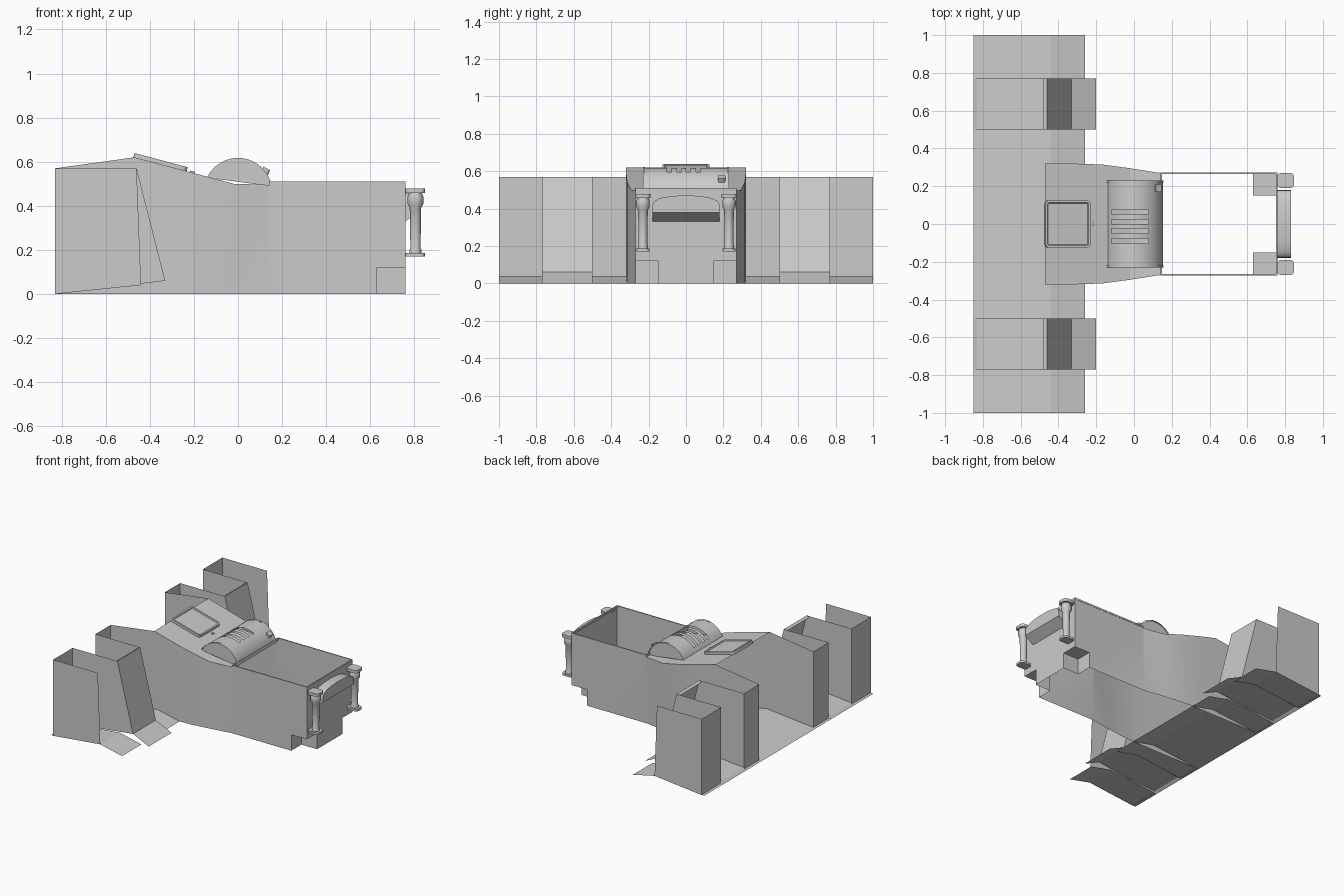
import bpy, bmesh, math
from mathutils import Matrix, Vector

if "Cube" in bpy.data.objects:
    bpy.data.objects.remove(bpy.data.objects["Cube"])

grey = bpy.data.materials.new("plain_grey")
grey.use_nodes = True
GREY = (0.6, 0.6, 0.6, 1)
grey.diffuse_color = GREY
grey.node_tree.nodes["Principled BSDF"].inputs["Base Color"].default_value = GREY


def finish(name, bm, smooth=True):
    bmesh.ops.remove_doubles(bm, verts=bm.verts, dist=0.0005)
    bmesh.ops.recalc_face_normals(bm, faces=bm.faces)
    mesh = bpy.data.meshes.new(name)
    bm.to_mesh(mesh)
    bm.free()
    mesh.materials.append(grey)
    obj = bpy.data.objects.new(name, mesh)
    bpy.context.collection.objects.link(obj)
    if smooth:
        bpy.ops.object.select_all(action='DESELECT')
        obj.select_set(True)
        bpy.context.view_layer.objects.active = obj
        bpy.ops.object.shade_smooth_by_angle(angle=math.radians(35))
    return obj


def sheet(name, polygons, smooth=False):
    bm = bmesh.new()
    for poly in polygons:
        bm.faces.new([bm.verts.new(p) for p in poly])
    return finish(name, bm, smooth)


def strip(profile, y0, y1):
    """Faces swept along y from an x-z profile."""
    return [[(a[0], y0, a[1]), (b[0], y0, b[1]), (b[0], y1, b[1]), (a[0], y1, a[1])]
            for a, b in zip(profile, profile[1:])]


def side(y, outline):
    return [(x, y, z) for x, z in outline]


def rounded_box(name, centre, size, radius, turn=0, inset=0):
    """Box with rounded vertical corners and an optional sunken top."""
    bm = bmesh.new()
    bmesh.ops.create_cube(bm, size=1, matrix=Matrix.Diagonal((*size, 1)))
    upright = [e for e in bm.edges if abs(e.verts[0].co.z - e.verts[1].co.z) > size[2] / 2]
    bmesh.ops.bevel(bm, geom=upright, offset=radius, segments=5, affect='EDGES', profile=0.5)
    if inset:
        bm.faces.ensure_lookup_table()
        top = max(bm.faces, key=lambda f: f.calc_center_median().z)
        bmesh.ops.inset_region(bm, faces=[top], thickness=inset)
        bmesh.ops.inset_region(bm, faces=[top], thickness=0.004, depth=-0.006)
    bm.transform(Matrix.Translation(centre) @ Matrix.Rotation(turn, 4, 'Y'))
    return finish(name, bm)


BACK, FRONT, TOP = -0.83, -0.46, 0.57
OUT, MID, IN, HALF = 1.0, 0.77, 0.5, 0.32

# Wide floor plate, bent up into a low ridge
floor = [(-0.85, 0), (BACK, 0.003), (-0.44, 0.04), (-0.26, 0)]
raised = [(-0.85, 0), (BACK, 0.015), (-0.33, 0.06), (-0.20, 0)]
sheet("floor_centre", strip(floor, -IN, IN))
for s, label in ((1, "left"), (-1, "right")):
    sheet(label + "_floor_end", strip(floor, s * MID, s * OUT))
    sheet(label + "_floor_channel", strip(raised, s * IN, s * MID))

    # Upright end wall, channel walls and back walls of each wing
    sheet(label + "_end_wall", [side(s * OUT, [(BACK, 0), (-0.44, 0.04), (FRONT, TOP), (BACK, TOP)])])
    for y in (MID, IN):
        sheet(label + "_channel_wall",
              [side(s * y, [(BACK, 0), (-0.33, 0.06), (FRONT, TOP), (BACK, TOP)])])
    for y0, y1 in ((MID, OUT), (HALF, IN)):
        sheet(label + "_back_wall", strip([(BACK, 0), (BACK, TOP)], s * y0, s * y1))

    # Steep panel closing the channel, with a small lip
    sheet(label + "_steep_panel", strip([(-0.48, 0.56), (FRONT, TOP), (-0.33, 0.06)], s * IN, s * MID))

# Body: stations of x, half width, top height
stations = [(BACK, HALF, TOP), (-0.47, HALF, 0.62), (-0.33, HALF, 0.583), (-0.17, 0.315, 0.54),
            (-0.02, 0.295, 0.50), (0.14, 0.27, 0.495)]
END, NOTCH, RIM, WALL = 0.76, 0.12, 0.51, 0.27
for s, label in ((1, "left"), (-1, "right")):
    faces = [[(a[0], s * a[1], 0), (b[0], s * b[1], 0), (b[0], s * b[1], b[2]), (a[0], s * a[1], a[2])]
             for a, b in zip(stations, stations[1:])]
    faces.append(side(s * WALL, [(0.14, 0), (0.63, 0), (0.63, NOTCH), (END, NOTCH), (END, RIM), (0.14, RIM)]))
    sheet(label + "_body_wall", faces, True)
    # Cut-out at the lower corner
    sheet(label + "_corner_recess",
          strip([(0.63, 0), (0.63, NOTCH), (END, NOTCH)], s * 0.15, s * WALL)
          + [side(s * 0.15, [(0.63, 0), (END, 0), (END, NOTCH), (0.63, NOTCH)])])

end_outline = [(-0.15, 0), (0.15, 0), (0.15, NOTCH), (WALL, NOTCH), (WALL, RIM),
               (-WALL, RIM), (-WALL, NOTCH), (-0.15, NOTCH)]
sheet("body_end_wall", [[(END, y, z) for y, z in end_outline]])
sheet("deck", [[(a[0], -a[1], a[2]), (b[0], -b[1], b[2]), (b[0], b[1], b[2]), (a[0], a[1], a[2])]
               for a, b in zip(stations[1:], stations[2:])])

# Thin rim around the open bin
for s in (1, -1):
    rounded_box("bin_side_rim", (0.45, s * 0.268, 0.505), (0.62, 0.008, 0.012), 0.001)
for x in (0.145, 0.757):
    rounded_box("bin_cross_rim", (x, 0, 0.503), (0.008, 0.53, 0.016), 0.001)

# Half-round hood with four open slots
R, CZ, W = 0.155, 0.462, 0.225
angles = [math.radians(10 + 5 * i) for i in range(30)]
arc = [(R * math.cos(a), CZ + R * math.sin(a)) for a in angles]
cuts = [-W]
for y in (-0.09, -0.037, 0.013, 0.065):
    cuts += [y - 0.012, y + 0.012]
cuts.append(W)
hood = []
for band, (y0, y1) in enumerate(zip(cuts, cuts[1:])):
    for f in strip(arc, y0, y1):
        x = (f[0][0] + f[1][0]) / 2
        if not (band % 2 and -0.12 < x < 0.08):
            hood.append(f)
hood += [side(y, arc) for y in (-W, W)]
sheet("slotted_hood", hood, True)
for y in (-W, W):
    trim = [(x * 1.03, CZ + (z - CZ) * 1.03) for x, z in arc]
    sheet("hood_edge_trim", strip(trim, y - 0.006, y + 0.006), True)
rounded_box("hood_latch", (0.12, 0.19, 0.55), (0.035, 0.04, 0.045), 0.01, 0.5)

# Control panel on the sloping deck
tilt = math.atan(0.267)
rounded_box("control_panel", (-0.352, 0, 0.595), (0.25, 0.25, 0.025), 0.022, tilt, 0.012)
rounded_box("deck_button", (-0.208, 0, 0.553), (0.02, 0.02, 0.008), 0.009, tilt)


def lathe(name, centre, profile, sides=24):
    bm = bmesh.new()
    verts = [bm.verts.new((r, 0, z)) for r, z in profile]
    edges = [bm.edges.new(pair) for pair in zip(verts, verts[1:])]
    bmesh.ops.spin(bm, geom=verts + edges, cent=(0, 0, 0), axis=(0, 0, 1),
                   angle=math.tau, steps=sides)
    bm.transform(Matrix.Translation(centre))
    return finish(name, bm)


# End posts held between rounded brackets
post = [(0, 0.17), (0.027, 0.17), (0.027, 0.2), (0.023, 0.21), (0.026, 0.39), (0.036, 0.41),
        (0.036, 0.44), (0.028, 0.46), (0, 0.46)]
for s, label in ((1, "left"), (-1, "right")):
    lathe(label + "_post", (0.805, s * 0.23, 0), post)
    rounded_box(label + "_post_top_bracket", (0.803, s * 0.23, 0.468), (0.09, 0.08, 0.022), 0.022)
    rounded_box(label + "_post_bottom_bracket", (0.803, s * 0.23, 0.178), (0.09, 0.07, 0.016), 0.02)

# Arched handle with a slanted underside
crown = [(0.18 * math.cos(math.pi * i / 16), 0.405 + 0.065 * math.sin(math.pi * i / 16) ** 0.6)
         for i in range(17)]
loop_out = [(0.83, y, z) for y, z in [(-0.18, 0.38), (0.18, 0.38)] + crown]
loop_in = [(END, y, z) for y, z in [(-0.18, 0.33), (0.18, 0.33)] + crown]
n = len(loop_out)
handle = [loop_out] + [[loop_out[i], loop_out[(i + 1) % n], loop_in[(i + 1) % n], loop_in[i]]
                       for i in range(n)]
sheet("end_handle", handle, True)
# Raised grip on the face of the handle
grip = [(y * 0.55, 0.4 + (z - 0.405) * 0.6) for y, z in crown]
ring = [[(0.833, *a), (0.833, *b), (0.833, b[0] * 0.85, 0.4 + (b[1] - 0.4) * 0.7),
         (0.833, a[0] * 0.85, 0.4 + (a[1] - 0.4) * 0.7)] for a, b in zip(grip, grip[1:])]
sheet("handle_grip", ring)
